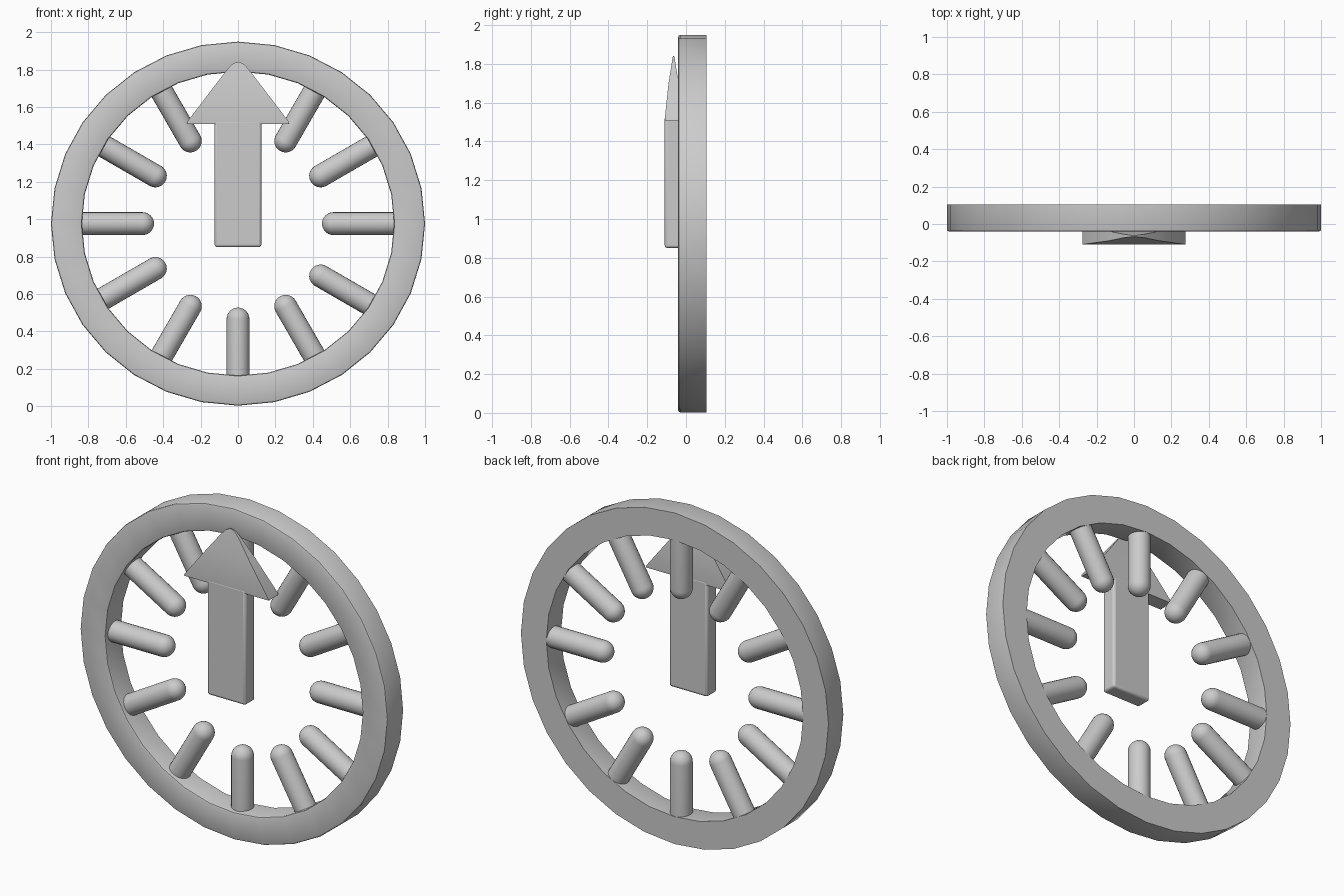
import bpy, bmesh, math
from mathutils import Matrix, Vector

if "Cube" in bpy.data.objects:
    bpy.data.objects.remove(bpy.data.objects["Cube"], do_unlink=True)

grey = bpy.data.materials.new("light grey")
grey.use_nodes = True
grey.diffuse_color = (0.6, 0.6, 0.6, 1)
grey.node_tree.nodes["Principled BSDF"].inputs["Base Color"].default_value = (0.6, 0.6, 0.6, 1)

CENTRE_Z = 0.976


def finish(bm, name, bevel=0):
    """Turn a bmesh into a smooth shaded object, optionally with soft edges."""
    bmesh.ops.recalc_face_normals(bm, faces=bm.faces)
    mesh = bpy.data.meshes.new(name)
    bm.to_mesh(mesh)
    bm.free()
    mesh.materials.append(grey)
    obj = bpy.data.objects.new(name, mesh)
    bpy.context.collection.objects.link(obj)
    if bevel:
        mod = obj.modifiers.new("soft edges", "BEVEL")
        mod.width, mod.segments = bevel, 3
        mod.limit_method = "ANGLE"
    bpy.ops.object.select_all(action="DESELECT")
    obj.select_set(True)
    bpy.context.view_layer.objects.active = obj
    bpy.ops.object.shade_smooth_by_angle(angle=math.radians(35))
    return obj


def lathe(bm, profile, steps):
    """Turn (radius, y) points around the y axis."""
    verts = [bm.verts.new((r, y, 0)) for r, y in profile]
    edges = [bm.edges.new(pair) for pair in zip(verts, verts[1:])]
    bmesh.ops.spin(bm, geom=verts + edges, cent=(0, 0, 0), axis=(0, 1, 0),
                   angle=math.tau, steps=steps, use_duplicate=False)
    bmesh.ops.remove_doubles(bm, verts=bm.verts, dist=0.0005)


# Rim: slightly flattened ring, rounded on its front edges only
outer, inner, front, back, soft = 1.0, 0.835, -0.04, 0.105, 0.01
bm = bmesh.new()
lathe(bm, [(inner, back), (inner, front + soft), (inner + 0.003, front + 0.003),
           (inner + soft, front), (outer - soft, front), (outer - 0.003, front + 0.003),
           (outer, front + soft), (outer, back), (inner, back)], 32)
bmesh.ops.scale(bm, vec=(1, 1, 0.973), verts=bm.verts)
bmesh.ops.translate(bm, vec=(0, 0, CENTRE_Z), verts=bm.verts)
finish(bm, "rim")

# Hour pegs: round-ended rods pointing inwards from the rim
PEG_R, PEG_Y = 0.061, 0.043
START, END = 0.51, 0.88
for hour in range(12):
    angle = math.radians(30 * hour)
    bm = bmesh.new()
    dome = [(PEG_R * math.sin(math.pi / 2 * i / 8), START - PEG_R * math.cos(math.pi / 2 * i / 8))
            for i in range(9)]
    lathe(bm, dome + [(PEG_R, END), (0, END)], 24)
    # stand the rod up, then swing it to its hour
    turn = Matrix.Rotation(angle, 4, "Y") @ Matrix.Rotation(math.pi / 2, 4, "X")
    bm.transform(Matrix.Translation((0, PEG_Y, CENTRE_Z)) @ turn)
    # the two low side pegs sit a little off the even spacing
    if hour in (4, 8):
        bmesh.ops.translate(bm, vec=(0, 0, -0.025 if hour == 4 else 0.015), verts=bm.verts)
    finish(bm, f"hour_peg_{hour or 12}")

# Hand shaft: rounded bar
HAND_Y = -0.064
bm = bmesh.new()
bmesh.ops.create_cube(bm, size=1)
bmesh.ops.scale(bm, vec=(0.25, 0.092, 0.68), verts=bm.verts)
bmesh.ops.translate(bm, vec=(0, HAND_Y, 1.19), verts=bm.verts)
finish(bm, "hand_shaft", 0.014)

# Hand tip: four-sided arrowhead with a blunt point
bm = bmesh.new()
rings = []
for z, half_x, half_y in [(1.508, 0.275, 0.044), (1.52, 0.272, 0.045), (1.70, 0.135, 0.026),
                          (1.80, 0.058, 0.01), (1.828, 0.032, 0.006), (1.84, 0.008, 0.003)]:
    rings.append([bm.verts.new((sx * half_x, HAND_Y + sy * half_y, z))
                  for sx, sy in ((-1, -1), (1, -1), (1, 1), (-1, 1))])
for low, high in zip(rings, rings[1:]):
    for i in range(4):
        j = (i + 1) % 4
        bm.faces.new((low[i], low[j], high[j], high[i]))
bm.faces.new(rings[0][::-1])
bm.faces.new(rings[-1])
finish(bm, "hand_tip")
